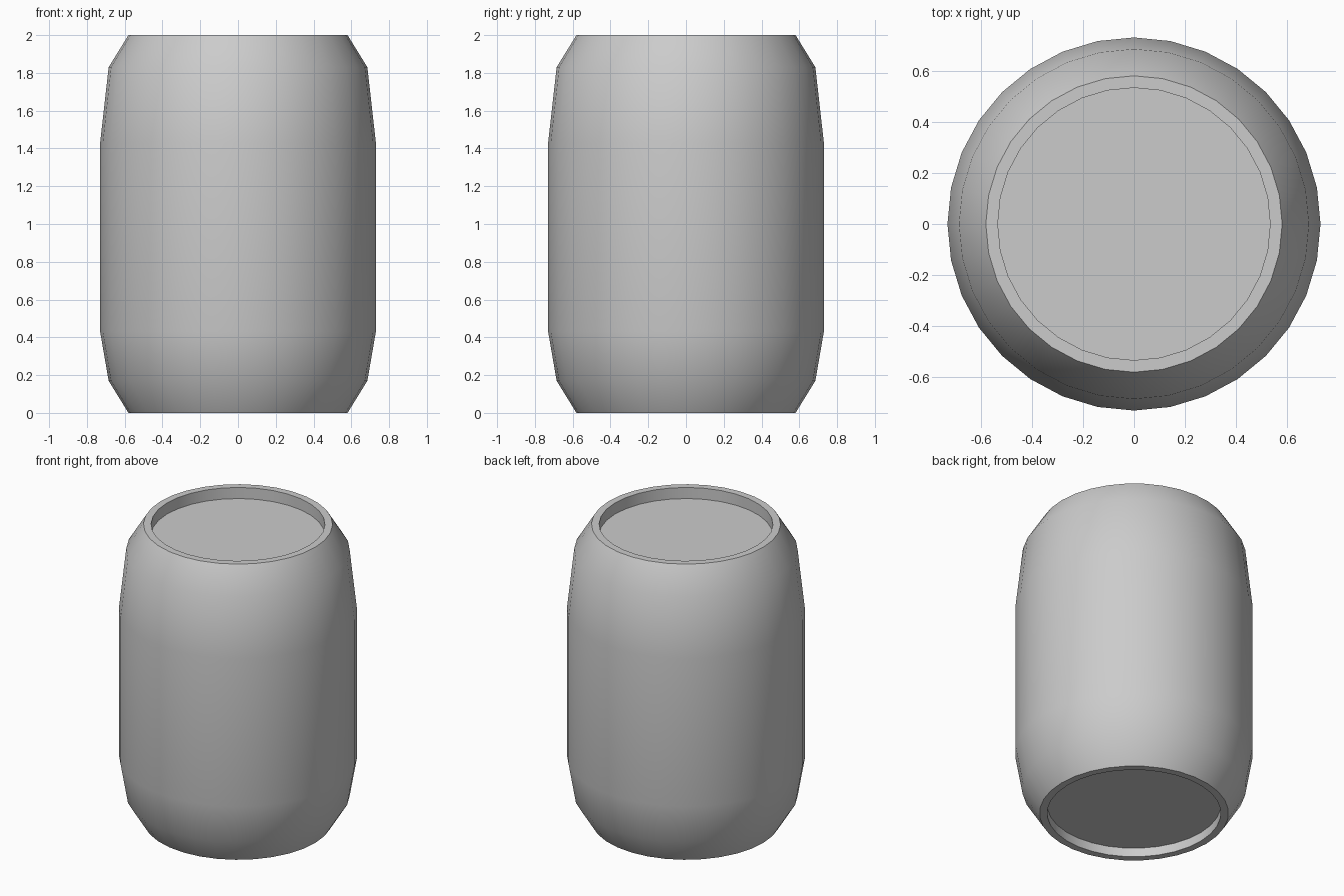
import bpy, bmesh
from math import cos, sin, tau, radians

if "Cube" in bpy.data.objects:
    bpy.data.objects.remove(bpy.data.objects["Cube"])

SIDES = 32

# Barrel profile (radius, height): recessed base, bulging wall, rim, recessed lid
profile = [(0.533, 0.06), (0.533, 0), (0.58, 0), (0.685, 0.17), (0.73, 0.43),
           (0.73, 1.43), (0.685, 1.83), (0.58, 2), (0.533, 2), (0.533, 1.925)]

bm = bmesh.new()
rings = [[bm.verts.new((r * cos(tau * i / SIDES), r * sin(tau * i / SIDES), z))
          for i in range(SIDES)] for r, z in profile]

# Wall and rims
for low, high in zip(rings, rings[1:]):
    for i in range(SIDES):
        j = (i + 1) % SIDES
        bm.faces.new((low[i], low[j], high[j], high[i]))

# Base and lid discs
bm.faces.new(rings[0][::-1])
bm.faces.new(rings[-1])
bmesh.ops.recalc_face_normals(bm, faces=bm.faces[:])

mesh = bpy.data.meshes.new("barrel")
bm.to_mesh(mesh)
bm.free()
barrel = bpy.data.objects.new("barrel", mesh)
bpy.context.collection.objects.link(barrel)

# Smooth wall, crisp rim edges
bpy.context.view_layer.objects.active = barrel
barrel.select_set(True)
bpy.ops.object.shade_smooth_by_angle(angle=radians(40))
